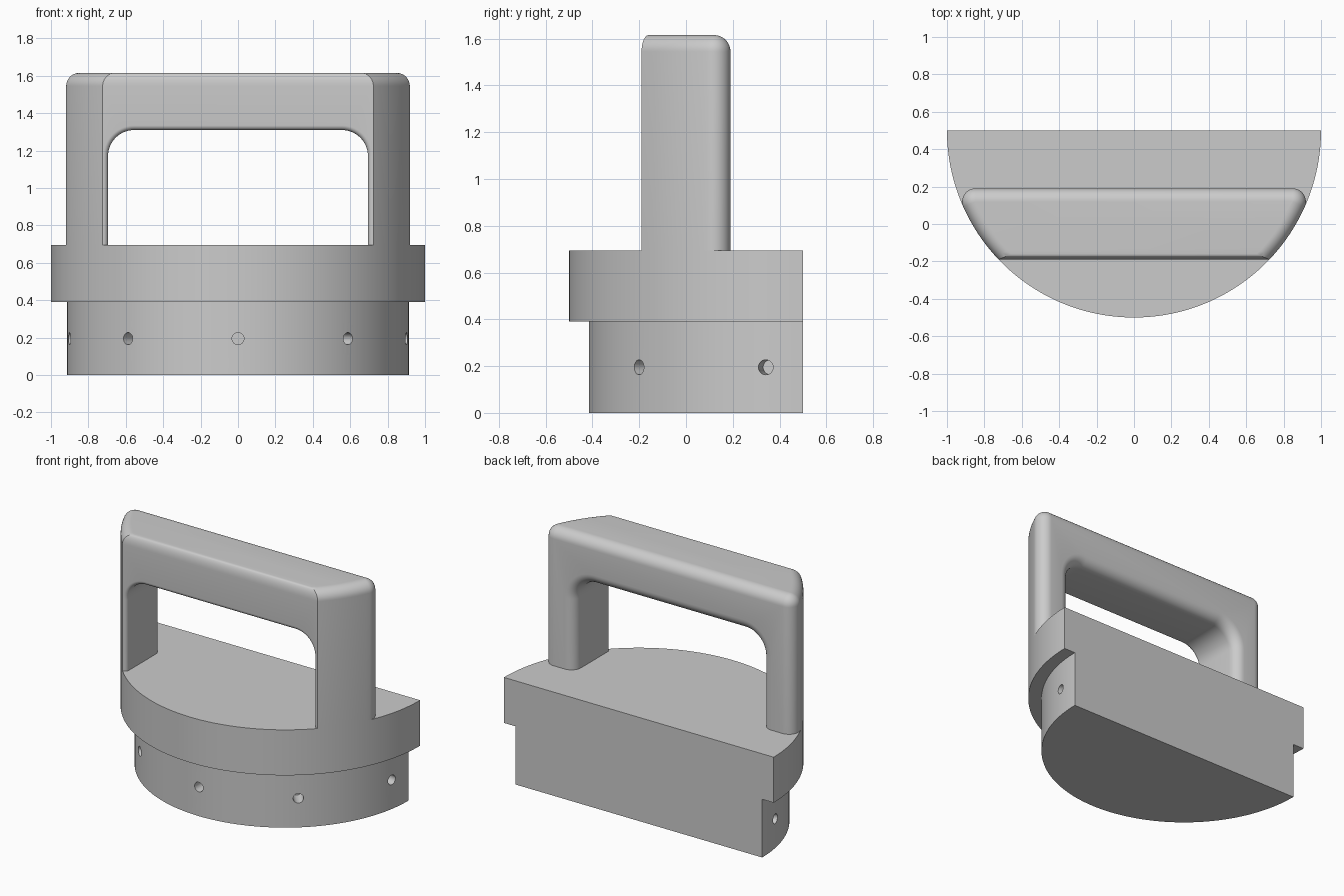
import bpy, bmesh, math
from mathutils import Matrix, Vector

cube = bpy.data.objects.get("Cube")
if cube:
    bpy.data.objects.remove(cube, do_unlink=True)

grey = bpy.data.materials.new("light grey")
grey.use_nodes = True
GREY = (0.6, 0.6, 0.6, 1)
grey.diffuse_color = GREY
grey.node_tree.nodes["Principled BSDF"].inputs["Base Color"].default_value = GREY

AXIS_Y = 0.5          # the round body is centred on its flat back
RIM_Z = 0.695         # top of the wide rim


def arc(cx, cy, r, start, end, steps):
    """Points along an arc, angles in degrees."""
    angles = [math.radians(start + (end - start) * i / steps) for i in range(steps + 1)]
    return [(cx + r * math.cos(a), cy + r * math.sin(a)) for a in angles]


def loft(name, rings):
    """Solid skinned through closed rings with equal point counts."""
    bm = bmesh.new()
    loops = [[bm.verts.new(p) for p in ring] for ring in rings]
    n = len(loops[0])
    for a, b in zip(loops, loops[1:]):
        for i in range(n):
            j = (i + 1) % n
            bm.faces.new((a[i], a[j], b[j], b[i]))
    bm.faces.new(loops[0][::-1])
    bm.faces.new(loops[-1])
    bmesh.ops.recalc_face_normals(bm, faces=bm.faces)
    mesh = bpy.data.meshes.new(name)
    bm.to_mesh(mesh)
    bm.free()
    mesh.materials.append(grey)
    obj = bpy.data.objects.new(name, mesh)
    bpy.context.collection.objects.link(obj)
    return obj


def cut(target, cutter):
    """Subtract the cutter, then discard it."""
    mod = target.modifiers.new("cut", 'BOOLEAN')
    mod.operation = 'DIFFERENCE'
    mod.solver = 'EXACT'
    mod.object = cutter
    bpy.ops.object.select_all(action='DESELECT')
    bpy.context.view_layer.objects.active = target
    target.select_set(True)
    bpy.ops.object.modifier_apply(modifier=mod.name)
    bpy.data.objects.remove(cutter, do_unlink=True)


def smooth(obj):
    bpy.ops.object.select_all(action='DESELECT')
    bpy.context.view_layer.objects.active = obj
    obj.select_set(True)
    bpy.ops.object.shade_smooth_by_angle(angle=math.radians(30))


def half_disc(name, radius, z0, z1):
    outline = arc(0, AXIS_Y, radius, 180, 360, 96)
    return loft(name, [[(x, y, z) for x, y in outline] for z in (z0, z1)])


# Half-round body: narrow base below a wide rim
base = half_disc("base", 0.915, 0, 0.39)
rim = half_disc("rim", 1, 0.39, RIM_Z)

# Small blind holes around the base
for degrees in (-80, -40, 0, 40, 80):
    a = math.radians(degrees)
    out = Vector((math.sin(a), -math.cos(a), 0))
    side, up = Vector((out.y, -out.x, 0)), Vector((0, 0, 1))
    circle = arc(0, 0, 0.032, 0, 345, 23)
    hole = loft("hole_cutter", [
        [out * r + side * u + up * (v + 0.195) + Vector((0, AXIS_Y, 0)) for u, v in circle]
        for r in (0.8, 1)])
    cut(base, hole)

# Handle block: straight front and back, round ends, rounded back corners and top
HALF_Y, ROUND, FRONT_ROUND = 0.19, 0.07, 0.03
corner_y = HALF_Y - ROUND
corner_x = math.sqrt((1 - ROUND) ** 2 - (AXIS_Y - corner_y) ** 2)
tangent = math.degrees(math.atan2(corner_y - AXIS_Y, corner_x))


def handle_ring(inset, z):
    front = -HALF_Y + inset * FRONT_ROUND / ROUND
    radius = 1 - inset
    start = -math.degrees(math.asin((AXIS_Y - front) / radius))
    right = arc(0, AXIS_Y, radius, start, tangent, 14)
    right += arc(corner_x, corner_y, max(ROUND - inset, 0.0005), tangent, 90, 12)[1:]
    left = [(-x, y) for x, y in reversed(right)]
    return [(x, y, z) for x, y in right + left]


HANDLE_TOP = 1.615
rings = [handle_ring(0, RIM_Z)]
for i in range(11):
    t = math.pi / 2 * i / 10
    rings.append(handle_ring(ROUND * (1 - math.cos(t)), HANDLE_TOP - ROUND * (1 - math.sin(t))))
handle = loft("handle", rings)


# Arched grip opening, flaring out towards the front and back faces
def opening_ring(y, flare):
    half, top, r = 0.695, 1.31, 0.14
    right = [(half + flare, RIM_Z - 0.1)]
    right += arc(half - r, top - r, r + flare, 0, 90, 14)
    left = [(-x, z) for x, z in reversed(right)]
    return [(x, y, z) for x, z in right + left]


def flare_rings(r, direction):
    rings = []
    for i in range(9):
        t = math.pi / 2 * i / 8
        rings.append(opening_ring(direction * (HALF_Y - r + r * math.sin(t)), r * (1 - math.cos(t))))
    rings.append(opening_ring(direction * (HALF_Y + 0.05), r))
    return rings


opening = loft("opening_cutter", flare_rings(0.025, -1)[::-1] + flare_rings(ROUND, 1))
cut(handle, opening)

for part in (base, rim, handle):
    smooth(part)
